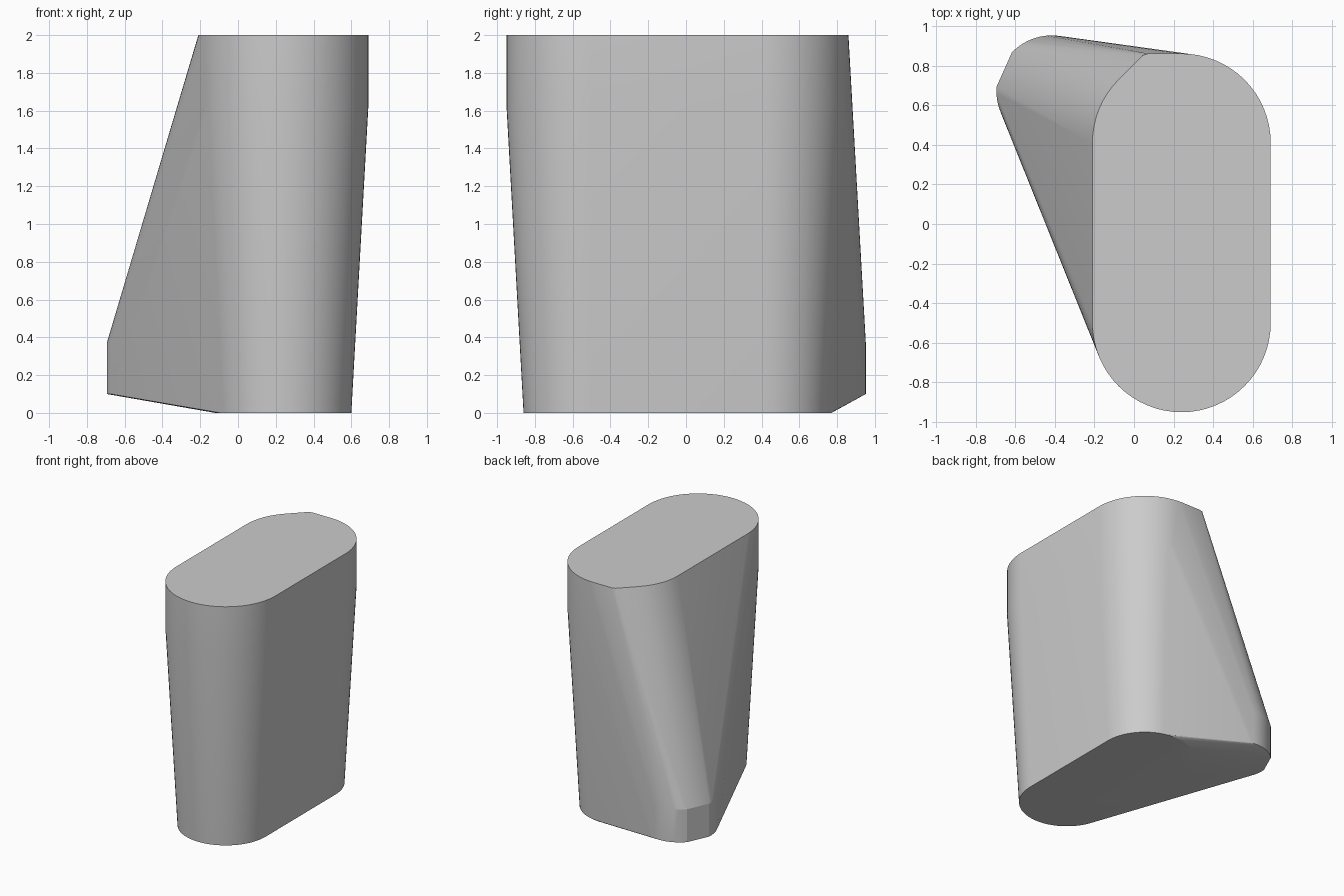
import bpy, bmesh, math

if "Cube" in bpy.data.objects:
    bpy.data.objects.remove(bpy.data.objects["Cube"])


def arc(cx, cy, r, a0, a1, n, z):
    """Points of a circular arc at height z, angles in degrees."""
    return [(cx + r * math.cos(math.radians(a0 + (a1 - a0) * i / n)),
             cy + r * math.sin(math.radians(a0 + (a1 - a0) * i / n)), z)
            for i in range(n + 1)]


pts = []

# Long rounded body: two half circles per level, slightly narrower at the foot
for z, r in ((0.0, 0.36), (1.62, 0.45), (2.0, 0.45)):
    pts += arc(0.24, 0.41, r, 0, 180, 32, z)
    pts += arc(0.24, -0.50, r, 180, 360, 32, z)

# Small squared-off corner at the back left of the top
pts += [(0.045, 0.852, 2.0), (0.072, 0.86, 2.0)]

# Low foot at the back left, with one flat cut on its outer side
for z in (0.10, 0.37):
    pts += arc(-0.415, 0.672, 0.28, -184, 136, 48, z)

# One convex skin around all levels
bm = bmesh.new()
for p in pts:
    bm.verts.new(p)
hull = bmesh.ops.convex_hull(bm, input=bm.verts[:])
inner = {g for g in hull["geom_interior"] + hull["geom_unused"]
         if isinstance(g, bmesh.types.BMVert)}
bmesh.ops.delete(bm, geom=list(inner), context='VERTS')
bmesh.ops.dissolve_limit(bm, angle_limit=math.radians(0.3),
                         verts=bm.verts[:], edges=bm.edges[:])
bmesh.ops.recalc_face_normals(bm, faces=bm.faces[:])
mesh = bpy.data.meshes.new("tapered_body")
bm.to_mesh(mesh)
bm.free()

body = bpy.data.objects.new("tapered_body", mesh)
bpy.context.collection.objects.link(body)
bpy.context.view_layer.objects.active = body
body.select_set(True)
bpy.ops.object.shade_smooth_by_angle(angle=math.radians(12))
